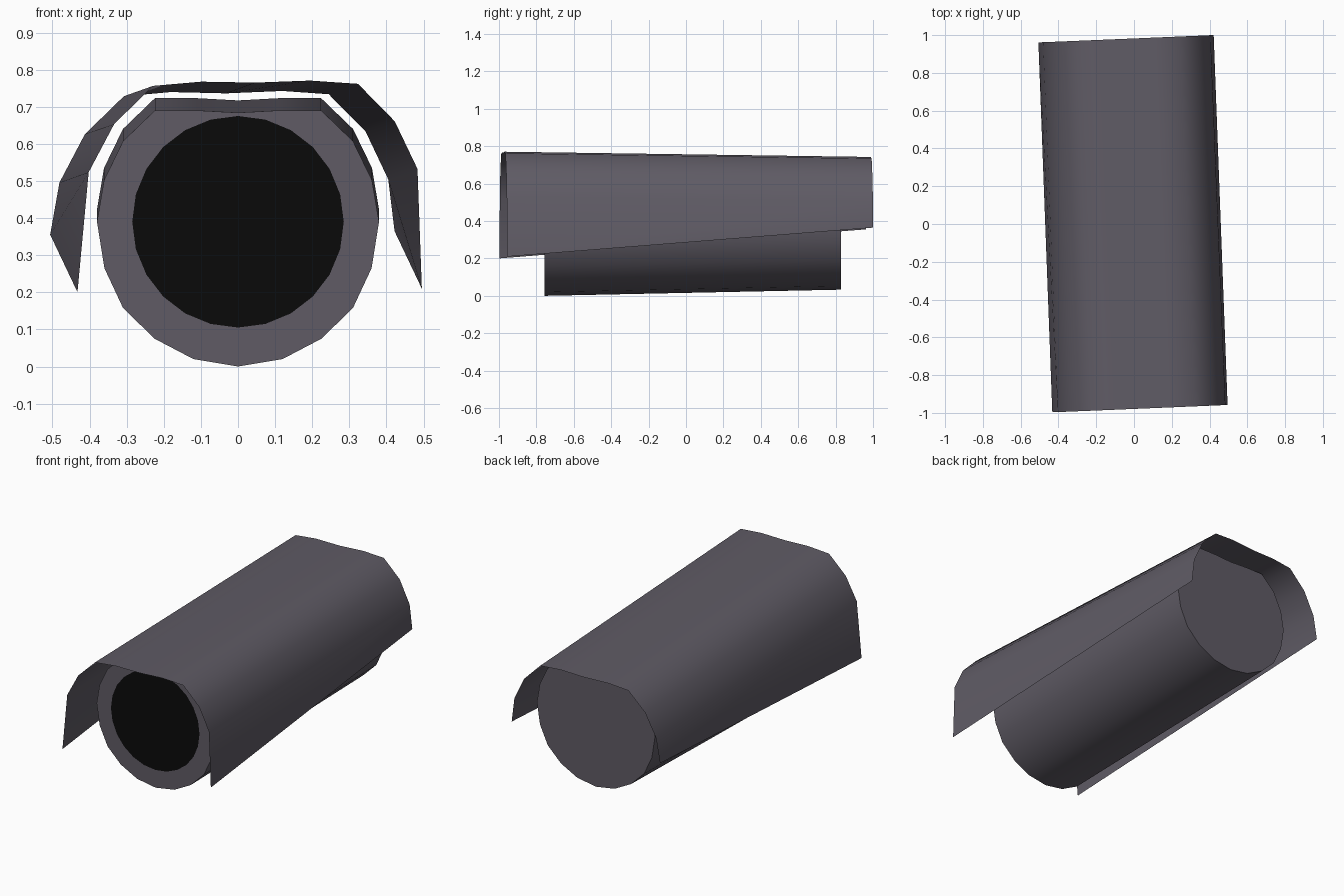
import bpy, bmesh, math

if "Cube" in bpy.data.objects:
    bpy.data.objects.remove(bpy.data.objects["Cube"])

# Half profiles (x, z), bottom to top centre
BODY = [(0, 0), (.12, .02), (.225, .075), (.31, .158), (.36, .265), (.38, .39),
        (.361, .502), (.31, .607), (.224, .69), (.11, .69), (0, .684)]
HOOD_FRONT = [(.464, .205), (.443, .528), (.378, .657), (.276, .759), (.146, .769), (0, .765)]
HOOD_REAR = [(.464, .36), (.443, .5), (.378, .63), (.276, .731), (.15, .741), (0, .736)]


def mirror(half):
    """Full profile running from the right side over the top to the left."""
    return half + [(-x, z) for x, z in reversed(half[:-1])]


def loft(name, front, rear, closed):
    bm = bmesh.new()
    a = [bm.verts.new(p) for p in front]
    b = [bm.verts.new(p) for p in rear]
    n = len(a)
    for i in range(n if closed else n - 1):
        j = (i + 1) % n
        bm.faces.new((a[i], b[i], b[j], a[j]))
    if closed:
        bm.faces.new(a)
        bm.faces.new(b[::-1])
        bmesh.ops.recalc_face_normals(bm, faces=bm.faces[:])
    else:
        # open sheet: normals point outward (up at the crown)
        if sum(f.calc_area() * f.normal.z for f in bm.faces) < 0:
            bmesh.ops.reverse_faces(bm, faces=bm.faces[:])
    me = bpy.data.meshes.new(name)
    bm.to_mesh(me)
    bm.free()
    ob = bpy.data.objects.new(name, me)
    bpy.context.collection.objects.link(ob)
    bpy.ops.object.select_all(action='DESELECT')
    ob.select_set(True)
    bpy.context.view_layer.objects.active = ob
    bpy.ops.object.shade_smooth_by_angle(angle=math.radians(50))
    return ob


def material(name, color):
    m = bpy.data.materials.new(name)
    m.diffuse_color = color
    m.use_nodes = True
    m.node_tree.nodes["Principled BSDF"].inputs["Base Color"].default_value = m.diffuse_color
    return m


grey = material("dark_grey", (.115, .105, .13, 1))
black = material("black", (.003, .003, .003, 1))

# Tube body, tilted slightly upward at the rear
ring = mirror(BODY)[:-1]
body = loft("tube_body",
            [(x, -.757, z) for x, z in ring],
            [(x, .828, z + .033) for x, z in ring], True)
body.data.materials.append(grey)


# Thin hood sheet, slightly yawed and rolled over the body
def hood_end(half, cx, y):
    return [(cx + x + .01 * (z - .4) / .35, y + .042 * x, z + .01 * x) for x, z in mirror(half)]


hood = loft("hood", hood_end(HOOD_FRONT, .037, -.977), hood_end(HOOD_REAR, -.041, .981), False)
hood.data.materials.append(grey)

# Dark front opening disc
bpy.ops.mesh.primitive_circle_add(vertices=24, radius=.285, fill_type='NGON',
                                  location=(0, -.761, .39), rotation=(math.pi / 2, 0, 0))
disc = bpy.context.object
disc.name = "front_opening"
disc.data.materials.append(black)
